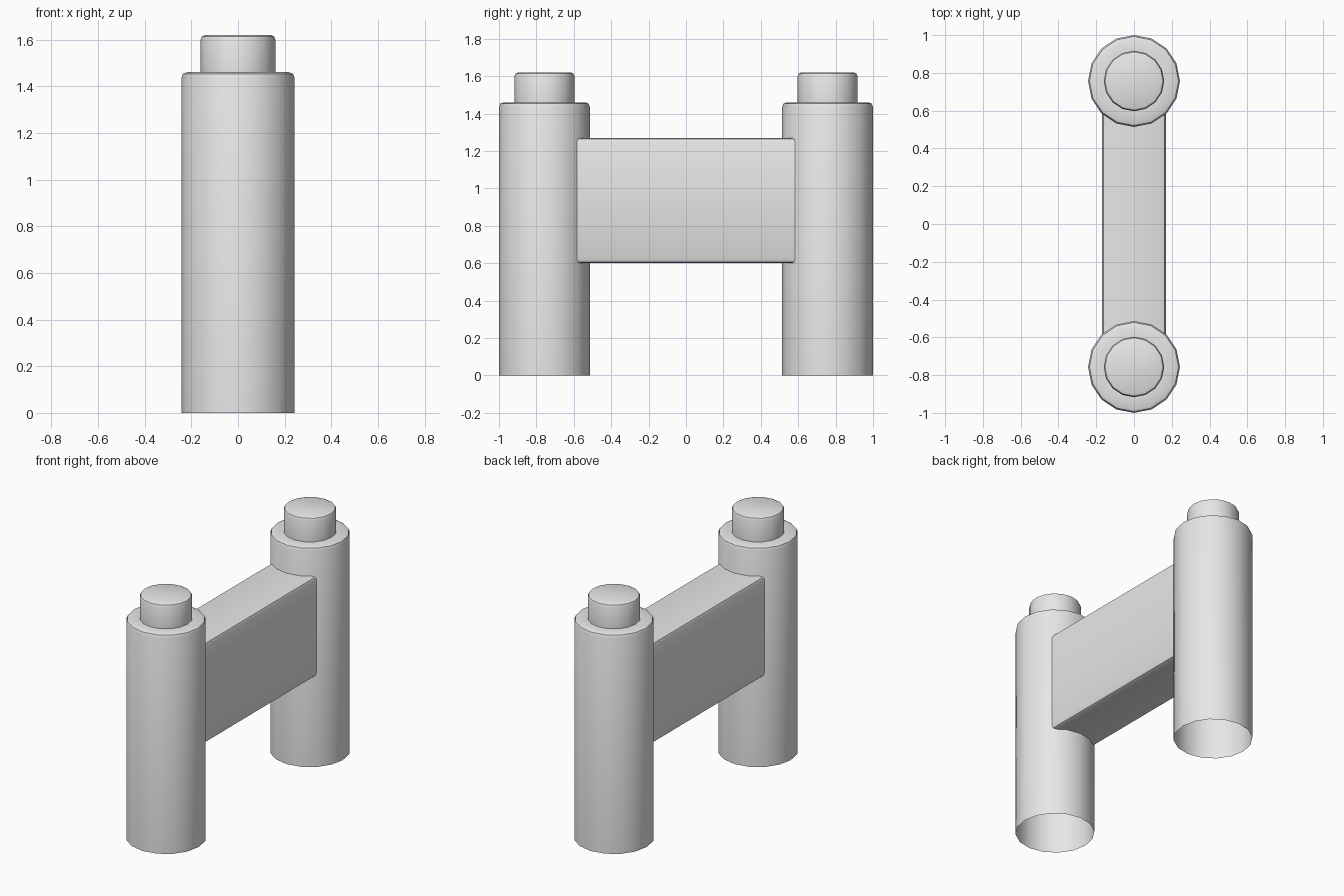
import bpy, bmesh, math

if "Cube" in bpy.data.objects:
    bpy.data.objects.remove(bpy.data.objects["Cube"])

grey = bpy.data.materials.new("light_grey")
grey.diffuse_color = (0.8, 0.8, 0.8, 1)
grey.use_nodes = True
grey.node_tree.nodes["Principled BSDF"].inputs["Base Color"].default_value = grey.diffuse_color


def finish(name, bm):
    mesh = bpy.data.meshes.new(name)
    bm.to_mesh(mesh)
    bm.free()
    obj = bpy.data.objects.new(name, mesh)
    bpy.context.collection.objects.link(obj)
    mesh.materials.append(grey)
    bpy.ops.object.select_all(action='DESELECT')
    obj.select_set(True)
    bpy.context.view_layer.objects.active = obj
    bpy.ops.object.shade_smooth_by_angle(angle=math.radians(30))
    return obj


def post(name, y, sides=16):
    # Turned profile (radius, height): open bottom, rounded shoulder, top knob
    profile = [(0.243, 0), (0.243, 1.435), (0.236, 1.453), (0.218, 1.46),
               (0.16, 1.46), (0.16, 1.60), (0.154, 1.614), (0.14, 1.62)]
    bm = bmesh.new()
    rings = []
    for r, z in profile:
        rings.append([bm.verts.new((r * math.cos(2 * math.pi * i / sides),
                                    y + r * math.sin(2 * math.pi * i / sides), z))
                      for i in range(sides)])
    for a, b in zip(rings, rings[1:]):
        for i in range(sides):
            j = (i + 1) % sides
            bm.faces.new((a[i], a[j], b[j], b[i]))
    bm.faces.new(rings[-1])
    return finish(name, bm)


# Two identical posts
post("front_post", -0.757)
post("back_post", 0.757)

# Connecting bar with rounded long edges, open where it enters the posts
bm = bmesh.new()
bmesh.ops.create_cube(bm, size=1)
for v in bm.verts:
    v.co = (v.co.x * 0.34, v.co.y * 1.19, v.co.z * 0.67 + 0.935)
ends = [f for f in bm.faces if abs(f.normal.y) > 0.9]
bmesh.ops.delete(bm, geom=ends, context='FACES_ONLY')
long_edges = [e for e in bm.edges if abs(e.verts[0].co.y - e.verts[1].co.y) > 0.5]
bmesh.ops.bevel(bm, geom=long_edges, offset=0.025, segments=2, profile=0.5, affect='EDGES')
finish("connecting_bar", bm)
